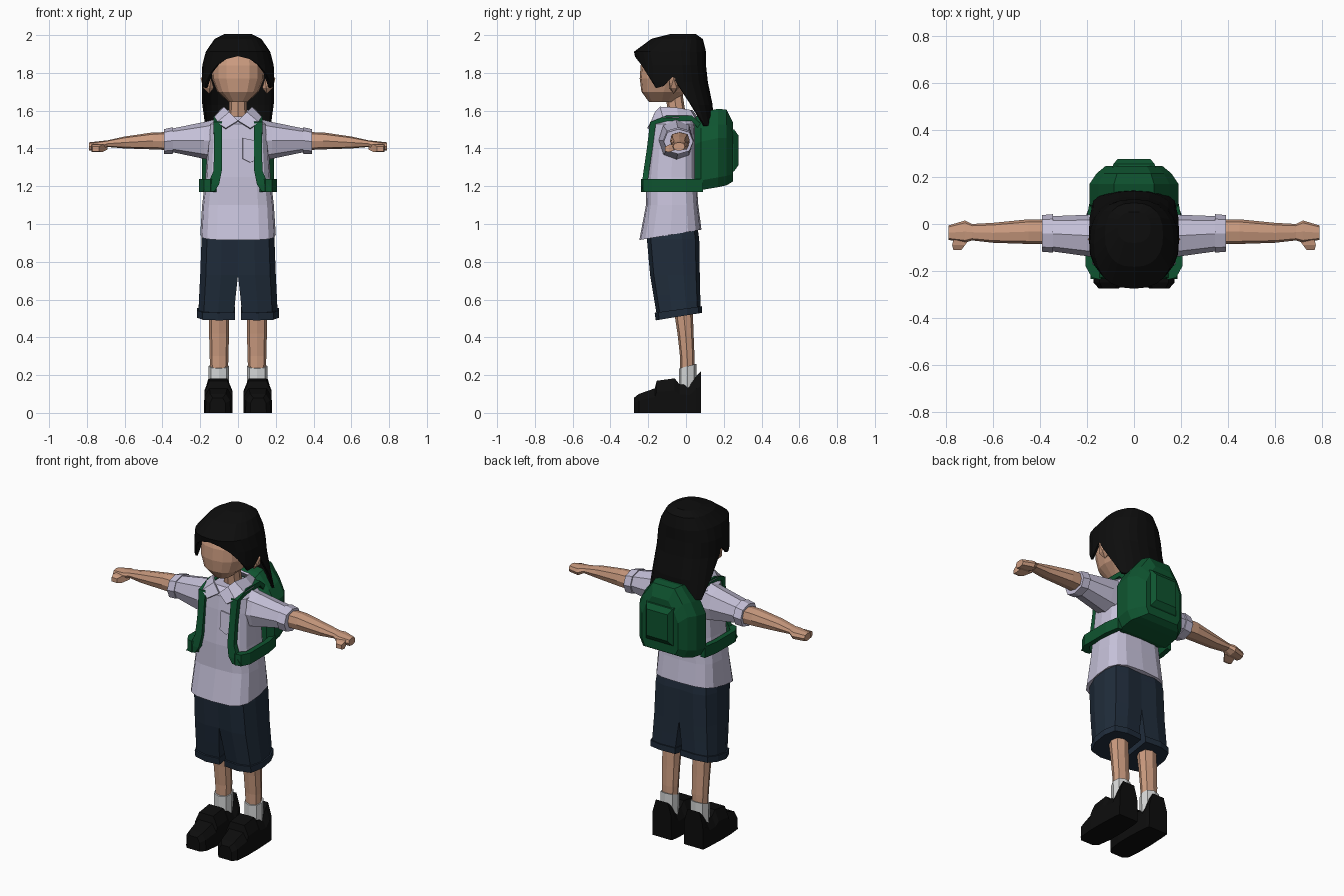
import bpy, bmesh, math


def material(name, rgb):
    m = bpy.data.materials.new(name)
    m.diffuse_color = (*rgb, 1)
    return m


SKIN = material("skin", (0.60, 0.33, 0.215))
SHIRT = material("lilac_shirt", (0.56, 0.53, 0.69))
NAVY = material("navy_cloth", (0.014, 0.025, 0.043))
GREEN = material("green_canvas", (0.0045, 0.088, 0.029))
BLACK = material("black", (0.004, 0.004, 0.004))
SOCK = material("sock_white", (0.66, 0.67, 0.67))


def finish(name, bm, mat, mirror=False, thick=0):
    bmesh.ops.remove_doubles(bm, verts=bm.verts[:], dist=0.0005)
    bmesh.ops.recalc_face_normals(bm, faces=bm.faces[:])
    me = bpy.data.meshes.new(name)
    bm.to_mesh(me)
    bm.free()
    me.materials.append(mat)
    ob = bpy.data.objects.new(name, me)
    bpy.context.collection.objects.link(ob)
    if thick:
        s = ob.modifiers.new("thickness", 'SOLIDIFY')
        s.thickness, s.offset = thick, 0
    if mirror:
        ob.modifiers.new("mirror", 'MIRROR').use_mirror_merge = False
    return ob


def unit(n, e=1.0):
    """Superellipse outline in -1..1, starting at the front."""
    out = []
    for i in range(n):
        t = 2 * math.pi * i / n
        s, c = math.sin(t), -math.cos(t)
        out.append((math.copysign(abs(s) ** e, s), math.copysign(abs(c) ** e, c)))
    return out


def ring(axis, pos, a0, a1, b0, b1, shape):
    """Outline fitted to a box across an axis; pos may tilt from b0 to b1."""
    p0, p1 = pos if isinstance(pos, tuple) else (pos, pos)
    pts = []
    for u, v in shape:
        a = a0 + (a1 - a0) * (u + 1) / 2
        b = b0 + (b1 - b0) * (v + 1) / 2
        p = p0 + (p1 - p0) * (v + 1) / 2
        pts.append({'x': (p, a, b), 'y': (a, p, b), 'z': (a, b, p)}[axis])
    return pts


def loft(name, rings, mat, mirror=False, caps=True, closed=True, thick=0):
    bm = bmesh.new()
    vs = [[bm.verts.new(p) for p in r] for r in rings]
    n = len(vs[0])
    for r0, r1 in zip(vs, vs[1:]):
        for i in range(n if closed else n - 1):
            j = (i + 1) % n
            bm.faces.new((r0[i], r0[j], r1[j], r1[i]))
    if caps:
        bm.faces.new(vs[0])
        bm.faces.new(vs[-1])
    return finish(name, bm, mat, mirror, thick)


def stack(name, axis, rows, shape, mat, mirror=False):
    return loft(name, [ring(axis, *r, shape) for r in rows], mat, mirror)


ROUND = unit(8, 0.85)
HEX = [(-0.5, -1), (0.5, -1), (1, 0), (0.5, 1), (-0.5, 1), (-1, 0)]
BOX = [(-1, -1), (1, -1), (1, 1), (-1, 1)]

# head, neck and ears
stack("head", 'z', [
    (1.645, -0.05, 0.05, -0.195, -0.06), (1.70, -0.11, 0.11, -0.236, 0.0),
    (1.77, -0.138, 0.138, -0.245, 0.05), (1.84, -0.14, 0.14, -0.24, 0.06),
    (1.90, -0.12, 0.12, -0.22, 0.05)], unit(16, 0.85), SKIN)
stack("neck", 'z', [(1.54, -0.05, 0.05, -0.09, 0.005),
                    (1.70, -0.045, 0.045, -0.11, -0.02)], ROUND, SKIN)
bm = bmesh.new()
bmesh.ops.create_icosphere(bm, subdivisions=1, radius=1)
for v in bm.verts:
    v.co = (0.163 + 0.034 * v.co.x + 0.01 * v.co.z, -0.065 + 0.03 * v.co.y, 1.745 + 0.056 * v.co.z)
finish("ear", bm, SKIN, True)

# hair: columns that stop at a hairline varying around the head
HAIR = [(2.0, -0.08, 0.05, 0.07), (1.975, -0.18, 0.085, 0.12), (1.91, -0.27, 0.10, 0.165),
        (1.84, -0.252, 0.10, 0.183), (1.75, -0.25, 0.11, 0.187),
        (1.63, -0.19, 0.135, 0.19), (1.52, -0.06, 0.14, 0.19)]
LINE = [(0, 1.89), (15, 1.875), (30, 1.845), (45, 1.80), (60, 1.72), (75, 1.73),
        (90, 1.78), (105, 1.64), (112, 1.52), (180, 1.515)]


def lerp_table(table, x):
    for a, b in zip(table, table[1:]):
        if min(a[0], b[0]) <= x <= max(a[0], b[0]):
            f = (x - a[0]) / (b[0] - a[0])
            return [p + (q - p) * f for p, q in zip(a, b)]
    return list(table[-1])


hair_rows = []
for z, *_ in HAIR:
    row = []
    for i in range(24):
        a = i * 15
        low = lerp_table(LINE, min(a, 360 - a))[1]
        zz, yf, yb, w = lerp_table(HAIR, max(z, low))
        t = math.radians(a)
        s, c = math.sin(t), -math.cos(t)
        row.append((w * math.copysign(abs(s) ** 0.8, s),
                    (yf + yb) / 2 + (yb - yf) / 2 * math.copysign(abs(c) ** 0.85, c), zz))
    hair_rows.append(row)
bm = bmesh.new()
grid = [[bm.verts.new(p) for p in r] for r in hair_rows]
bm.faces.new(grid[0])
for r0, r1 in zip(grid, grid[1:]):
    for i in range(24):
        j = (i + 1) % 24
        quad = (r0[i], r0[j], r1[j], r1[i])
        if max((p.co - q.co).length for p, q in ((r0[i], r1[i]), (r0[j], r1[j]))) > 0.001:
            bm.faces.new(quad)
finish("hair", bm, BLACK, thick=0.012)

# shirt body, collar, chest pocket
stack("shirt", 'z', [
    ((0.915, 0.97), -0.2, 0.2, -0.247, 0.082), (1.10, -0.19, 0.19, -0.212, 0.065),
    (1.25, -0.172, 0.172, -0.21, 0.055), (1.45, -0.16, 0.16, -0.19, 0.05),
    (1.53, -0.15, 0.15, -0.178, 0.045), (1.568, -0.10, 0.10, -0.135, 0.03)],
    unit(16, 0.6), SHIRT)
loft("collar", [
    [(0, -0.178, 1.545), (0.045, -0.16, 1.59), (0.07, -0.135, 1.617), (0.08, -0.05, 1.612),
     (0.06, 0.02, 1.6), (0, 0.03, 1.6)],
    [(0.065, -0.2, 1.505), (0.11, -0.182, 1.535), (0.127, -0.12, 1.558), (0.128, -0.04, 1.56),
     (0.1, 0.05, 1.55), (0, 0.065, 1.55)]], SHIRT, True, False, False, 0.012)
bm = bmesh.new()
bm.faces.new([bm.verts.new(p) for p in (
    (0.025, -0.197, 1.455), (0.1, -0.19, 1.44), (0.1, -0.202, 1.34),
    (0.065, -0.208, 1.325), (0.025, -0.208, 1.345))])
finish("shirt_pocket", bm, SHIRT, thick=0.008)

# sleeves with turned cuffs
stack("sleeve", 'x', [(0.10, -0.15, 0.04, 1.33, 1.56), (0.18, -0.14, 0.04, 1.345, 1.54),
                      (0.36, -0.115, 0.033, 1.383, 1.503)], ROUND, SHIRT, True)
stack("sleeve_cuff", 'x', [(0.345, -0.122, 0.042, 1.372, 1.512),
                           (0.393, -0.118, 0.038, 1.37, 1.502)], ROUND, SHIRT, True)

# arms, hands and thumbs
stack("arm", 'x', [
    (0.33, -0.085, 0.02, 1.39, 1.487), (0.45, -0.085, 0.02, 1.395, 1.485),
    (0.60, -0.08, 0.005, 1.40, 1.463), (0.69, -0.07, 0.0, 1.408, 1.443),
    (0.72, -0.08, 0.015, 1.39, 1.44), (0.79, -0.068, -0.006, 1.388, 1.432)],
    unit(8, 0.7), SKIN, True)
stack("thumb", 'y', [(-0.11, 0.735, 0.77, 1.385, 1.41), (-0.09, 0.72, 0.775, 1.38, 1.42),
                     (-0.05, 0.69, 0.765, 1.395, 1.425)], BOX, SKIN, True)

# shorts: each half has a flat inner side that opens into a leg
HALF = [(-1, -0.93), (-0.1, -1), (0.7, -0.85), (1, -0.3), (1, 0.35), (0.75, 0.85),
        (0, 1), (-1, 0.95)]
stack("shorts", 'z', [
    (0.99, 0, 0.185, -0.2, 0.06), (0.92, 0, 0.193, -0.207, 0.07),
    (0.73, 0, 0.2, -0.19, 0.073), ((0.62, 0.64), 0.012, 0.205, -0.172, 0.075),
    ((0.50, 0.54), 0.024, 0.21, -0.152, 0.078)], HALF, NAVY, True)
stack("shorts_hem", 'z', [
    ((0.53, 0.565), 0.017, 0.217, -0.166, 0.086),
    ((0.49, 0.53), 0.017, 0.217, -0.16, 0.086)], HALF, NAVY, True)

# legs, socks and shoes
stack("leg", 'z', [(0.20, 0.055, 0.147, -0.03, 0.045), (0.30, 0.05, 0.15, -0.032, 0.045),
                   (0.42, 0.048, 0.153, -0.045, 0.04), (0.58, 0.045, 0.156, -0.07, 0.035)],
      ROUND, SKIN, True)
stack("sock", 'z', [(0.10, 0.05, 0.155, -0.038, 0.055),
                    ((0.235, 0.26), 0.047, 0.156, -0.038, 0.055)], ROUND, SOCK, True)
SHOE = [(-1, -1), (1, -1), (0.97, 0.3), (0.62, 1), (-0.62, 1), (-0.97, 0.3)]
stack("shoe", 'y', [
    (-0.275, 0.065, 0.15, 0, 0.08), (-0.25, 0.04, 0.172, 0, 0.10),
    (-0.165, 0.028, 0.18, 0, 0.13), (-0.155, 0.028, 0.18, 0, 0.17),
    (-0.06, 0.028, 0.18, 0, 0.183), (-0.035, 0.03, 0.178, 0, 0.152),
    (0.02, 0.032, 0.176, 0, 0.145), (0.055, 0.036, 0.174, 0, 0.195),
    (0.08, 0.042, 0.17, 0.0, 0.22)], SHOE, BLACK, True)

# backpack with a raised rear pocket
PACK = [(-0.85, -1), (0.85, -1), (1, -0.75), (1, 0.25), (0.8, 0.6), (0.45, 1),
        (-0.45, 1), (-0.8, 0.6), (-1, 0.25), (-1, -0.75)]
stack("backpack", 'y', [
    (0.045, -0.16, 0.16, 1.185, 1.56), (0.08, -0.19, 0.19, 1.18, 1.59),
    (0.17, -0.19, 0.19, 1.195, 1.61), (0.215, -0.16, 0.16, 1.205, 1.605),
    (0.248, -0.12, 0.12, 1.225, 1.54)], PACK, GREEN)
stack("backpack_pocket", 'y', [(0.22, -0.1, 0.1, 1.26, 1.51), (0.255, -0.088, 0.088, 1.28, 1.50),
                               (0.277, -0.07, 0.07, 1.31, 1.47)], BOX, GREEN)

# shoulder straps: flat band over the shoulder and down the chest
strap = []
for x, y, z, h, dy, dz in [
        (0.105, 0.08, 1.53, 0.022, -0.01, -0.03), (0.108, 0.03, 1.575, 0.022, 0, -0.03),
        (0.108, -0.1, 1.575, 0.022, 0, -0.03), (0.108, -0.19, 1.54, 0.022, 0.03, -0.01),
        (0.106, -0.207, 1.40, 0.02, 0.03, 0), (0.108, -0.225, 1.28, 0.022, 0.03, 0),
        (0.13, -0.234, 1.21, 0.03, 0.03, 0), (0.155, -0.234, 1.172, 0.03, 0.03, 0)]:
    strap.append([(x - h, y, z), (x + h, y, z), (x + h, y + dy, z + dz), (x - h, y + dy, z + dz)])
loft("shoulder_strap", strap, GREEN, True)

# side straps wrapping back to the pack
loft("side_strap", [[(x, y, 1.17), (x, y, 1.238), (x - 0.03, y + d, 1.238), (x - 0.03, y + d, 1.17)]
                    for x, y, d in [(0.145, -0.237, 0.03), (0.18, -0.228, 0.03), (0.206, -0.18, 0.01),
                                    (0.206, 0.0, 0), (0.19, 0.09, 0)]], GREEN, True)
